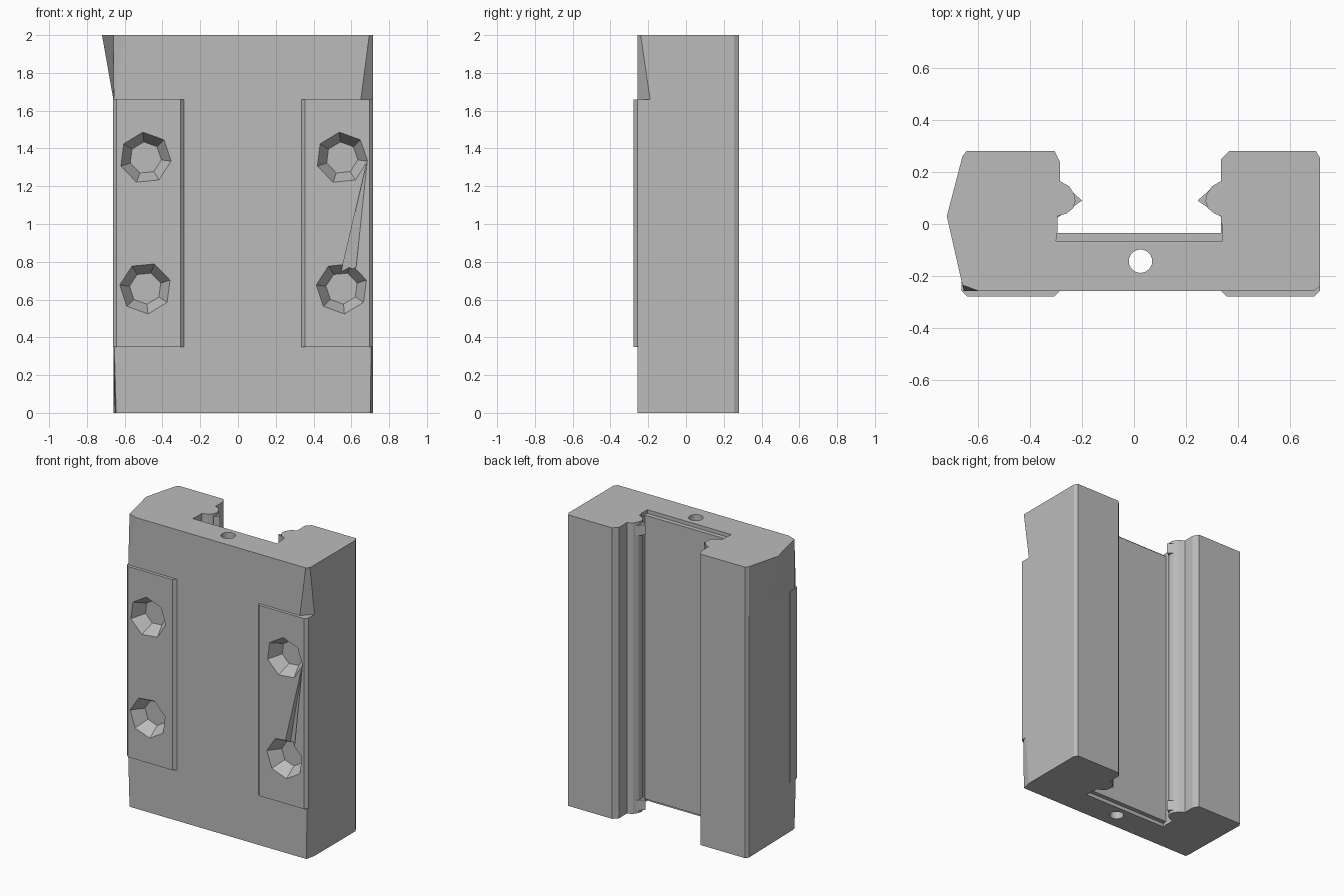
import bpy, bmesh, math
from mathutils import Matrix

if "Cube" in bpy.data.objects:
    bpy.data.objects.remove(bpy.data.objects["Cube"])

steel = bpy.data.materials.new("plain grey")
steel.use_nodes = True
GREY = (0.5, 0.5, 0.5, 1)
steel.diffuse_color = GREY
steel.node_tree.nodes["Principled BSDF"].inputs["Base Color"].default_value = GREY


def finish(name, bm):
    bmesh.ops.recalc_face_normals(bm, faces=bm.faces)
    mesh = bpy.data.meshes.new(name)
    bm.to_mesh(mesh)
    bm.free()
    mesh.materials.append(steel)
    ob = bpy.data.objects.new(name, mesh)
    bpy.context.collection.objects.link(ob)
    return ob


def loft(name, rings):
    """Skin a stack of (outline, z) rings and cap both ends."""
    bm = bmesh.new()
    rows = [[bm.verts.new((x, y, z)) for x, y in pts] for pts, z in rings]
    n = len(rows[0])
    for low, high in zip(rows, rows[1:]):
        for i in range(n):
            j = (i + 1) % n
            bm.faces.new((low[i], low[j], high[j], high[i]))
    bm.faces.new(rows[0][::-1])
    bm.faces.new(rows[-1])
    return finish(name, bm)


def prism(name, pts, z0, z1):
    return loft(name, [(pts, z0), (pts, z1)])


def cone(name, sides, r1, r2, depth, matrix):
    bm = bmesh.new()
    bmesh.ops.create_cone(bm, cap_ends=True, segments=sides, radius1=r1,
                          radius2=r2, depth=depth, matrix=matrix)
    return finish(name, bm)


def cut(target, cutters):
    for c in cutters:
        mod = target.modifiers.new("cut", "BOOLEAN")
        mod.operation, mod.solver, mod.object = "DIFFERENCE", "EXACT", c
    bpy.context.view_layer.update()
    deps = bpy.context.evaluated_depsgraph_get()
    mesh = bpy.data.meshes.new_from_object(target.evaluated_get(deps))
    target.modifiers.clear()
    target.data = mesh


# U-shaped body with a rounded ridge on each inner wall
inner_left = [(-.305, .28), (-.285, .24), (-.285, .165), (-.25, .145), (-.23, .115),
              (-.225, .09), (-.235, .06), (-.26, .04), (-.295, .03), (-.295, -.035)]
inner_right = [(.335, -.035), (.335, .03), (.31, .04), (.285, .06), (.275, .09),
               (.28, .115), (.30, .145), (.335, .165), (.335, .25), (.365, .28)]


def outline(front_left, side_left, mid_left, front_right, side_right):
    return ([(front_left, -.257), (side_left, -.235), (mid_left, .03),
             (-.66, .26), (-.645, .28)] + inner_left + inner_right
            + [(.70, .28), (.715, .255), (.715, side_right), (front_right, -.257)])


body = loft("carriage_body", [
    (outline(-.645, -.65, -.655, .70, -.19), 0),
    (outline(-.655, -.66, -.66, .705, -.22), .35),
    (outline(-.655, -.66, -.66, .65, -.19), 1.66),
    (outline(-.60, -.66, -.72, .695, -.24), 2),
])

# Raised mounting pads with bevelled long edges
pads = []
for name, x0, x1 in (("right_pad", -.663, -.285), ("left_pad", .335, .715)):
    pts = [(x0, -.18), (x0, -.257), (x0 + .02, -.278),
           (x1 - .02, -.278), (x1, -.257), (x1, -.18)]
    pads.append(prism(name, pts, .35, 1.66))

# Seven-sided tapered bolt holes
face_front = Matrix.Rotation(math.radians(-90), 4, "X")
bolt_cutters = []
for x in (-.49, .55):
    for z in (.66, 1.35):
        spin = Matrix.Rotation(.35 if z > 1 else .8, 4, "Z")
        place = Matrix.Translation((x, -.245, z)) @ face_front @ spin
        bolt_cutters.append(cone("bolt_cutter", 7, .15, .085, .11, place))

# Slanted notch joining the two bolt holes of the left pad
bm = bmesh.new()
notch = [(.685, 1.34), (.545, .74), (.625, .77)]
front = [bm.verts.new((x, -.30, z)) for x, z in notch]
back = [bm.verts.new((x, y, z)) for (x, z), y in zip(notch, (-.275, -.21, -.27))]
bm.faces.new(front)
bm.faces.new(back[::-1])
for i in range(3):
    j = (i + 1) % 3
    bm.faces.new((front[i], front[j], back[j], back[i]))
bolt_cutters.append(finish("notch_cutter", bm))

# Lubrication hole through the web and shallow steps at its ends
bore = cone("bore_cutter", 24, .045, .045, 2.4, Matrix.Translation((.025, -.143, 1)))
step = [(-.30, -.065), (.34, -.065), (.34, .0), (-.29, .0)]
steps = [prism("step_cutter", step, 1.975, 2.1), prism("step_cutter", step, -.1, .025)]

cut(body, bolt_cutters + [bore] + steps)
for pad in pads:
    cut(pad, bolt_cutters)
for helper in bolt_cutters + [bore] + steps:
    bpy.data.objects.remove(helper)

# Pointed retainers at both ends of each ridge
for side, tip, wall in (("right", -.2, -.30), ("left", .245, .345)):
    mid = (tip + wall) / 2
    pts = [(wall, .17), (mid, .135), (tip, .09), (mid, .055), (wall, .02)]
    for end, z0, z1 in (("bottom", .02, .09), ("top", 1.91, 1.98)):
        prism(f"{side}_{end}_retainer", pts, z0, z1)
